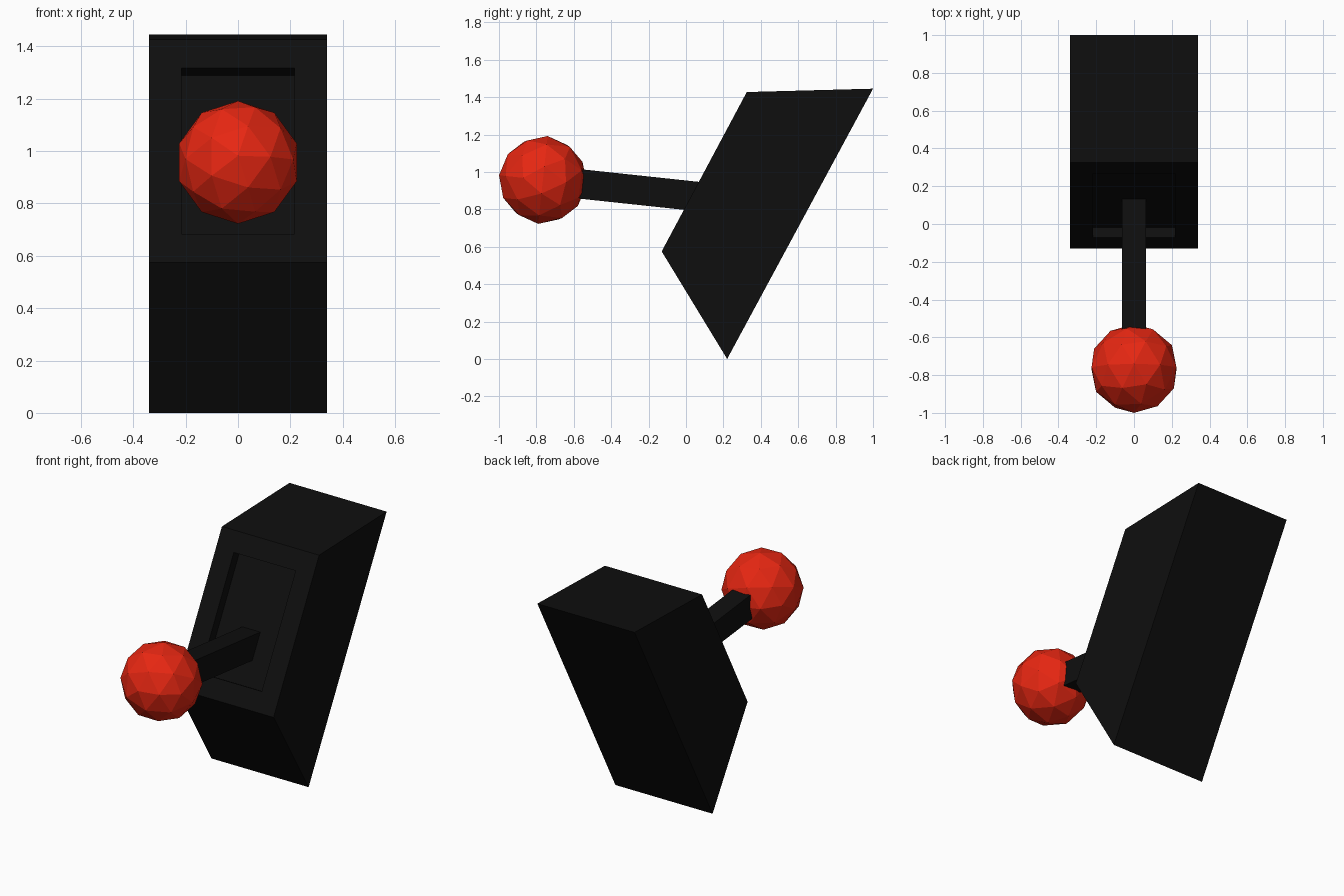
import bpy, bmesh, math
from mathutils import Matrix, Vector

if "Cube" in bpy.data.objects:
    bpy.data.objects.remove(bpy.data.objects["Cube"])


def material(name, rgb):
    m = bpy.data.materials.new(name)
    m.diffuse_color = (*rgb, 1)
    m.use_nodes = True
    m.node_tree.nodes["Principled BSDF"].inputs["Base Color"].default_value = m.diffuse_color
    return m


def finish(bm, name, mat):
    bmesh.ops.recalc_face_normals(bm, faces=bm.faces[:])
    me = bpy.data.meshes.new(name)
    bm.to_mesh(me)
    bm.free()
    me.materials.append(mat)
    ob = bpy.data.objects.new(name, me)
    bpy.context.collection.objects.link(ob)
    return ob


black = material("black", (0.0045, 0.0045, 0.0045))
red = material("red", (0.8, 0.02, 0.006))

# Housing: side profile (y, z) extruded across x
profile = [(-0.13, 0.575), (0.325, 1.427), (1.0, 1.445), (0.22, 0.0)]
half = 0.34
bm = bmesh.new()
base = bm.faces.new([bm.verts.new((-half, y, z)) for y, z in profile])
ext = bmesh.ops.extrude_face_region(bm, geom=[base])
bmesh.ops.translate(bm, vec=(2 * half, 0, 0),
                    verts=[g for g in ext["geom"] if isinstance(g, bmesh.types.BMVert)])
bmesh.ops.recalc_face_normals(bm, faces=bm.faces[:])

# Shallow recess in the sloping front face
front_normal = Vector((0, -0.883, 0.47))
front = max(bm.faces, key=lambda f: f.normal.dot(front_normal))
bmesh.ops.inset_region(bm, faces=[front], thickness=0.175)
n = front.normal.copy()
floor = bmesh.ops.extrude_discrete_faces(bm, faces=[front])["faces"][0]
bmesh.ops.translate(bm, vec=-0.06 * n, verts=floor.verts[:])
finish(bm, "housing", black)

# Lever and knob share one tilted axis
tilt = math.radians(6.1)
knob_centre = Vector((0, -0.765, 0.957))
rot = Matrix.Rotation(-tilt, 4, 'X')
frame = Matrix.Translation(knob_centre) @ rot

# Lever: rectangular bar from inside the knob into the recess
length = 0.95
bm = bmesh.new()
bmesh.ops.create_cube(bm, size=1)
bm.transform(frame @ Matrix.Translation((0, length / 2 + 0.03, 0))
             @ Matrix.Diagonal((0.126, length, 0.157, 1)))
finish(bm, "lever", black)

# Knob: low-poly ball with its pole along the lever
bm = bmesh.new()
bmesh.ops.create_icosphere(bm, subdivisions=2, radius=0.236)
bm.transform(frame @ Matrix.Rotation(math.radians(90), 4, 'X'))
finish(bm, "knob", red)
